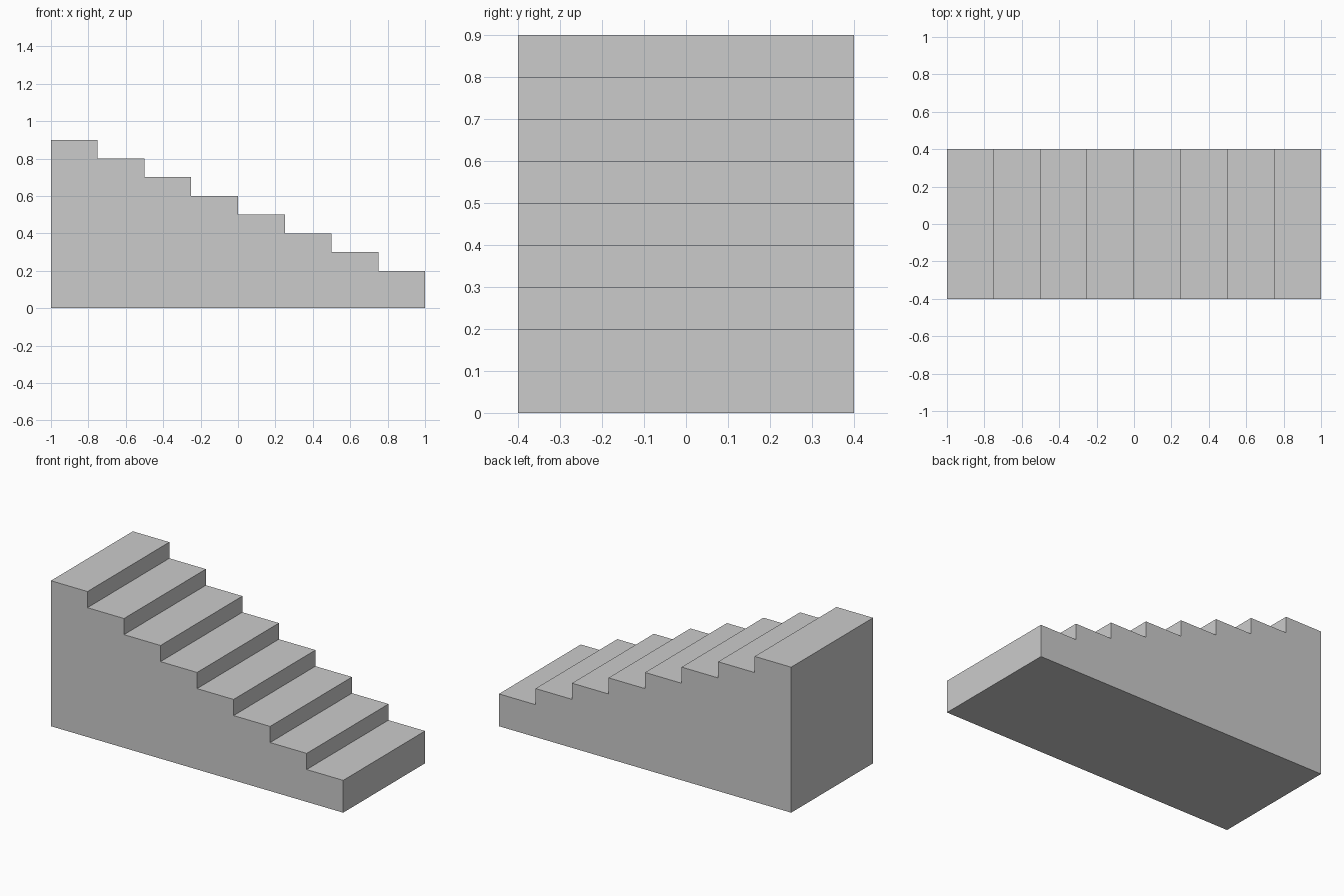
import bpy, bmesh

if "Cube" in bpy.data.objects:
    bpy.data.objects.remove(bpy.data.objects["Cube"])

STEPS = 8
TREAD = 0.25
RISE = 0.1
TOP = 0.9
HALF_WIDTH = 0.4

# Side profile: flat base, then treads and risers descending towards +x
profile = [(-1.0, 0.0)]
profile.append((1.0, 0.0))
for i in reversed(range(STEPS)):
    z = TOP - i * RISE
    x = -1.0 + i * TREAD
    profile += [(x + TREAD, z), (x, z)]

# Extrude the profile across the width of the staircase
bm = bmesh.new()
face = bm.faces.new([bm.verts.new((x, -HALF_WIDTH, z)) for x, z in profile])
ext = bmesh.ops.extrude_face_region(bm, geom=[face])
moved = [g for g in ext["geom"] if isinstance(g, bmesh.types.BMVert)]
bmesh.ops.translate(bm, vec=(0, 2 * HALF_WIDTH, 0), verts=moved)
bmesh.ops.recalc_face_normals(bm, faces=bm.faces)

mesh = bpy.data.meshes.new("staircase")
bm.to_mesh(mesh)
bm.free()
bpy.context.collection.objects.link(bpy.data.objects.new("staircase", mesh))
